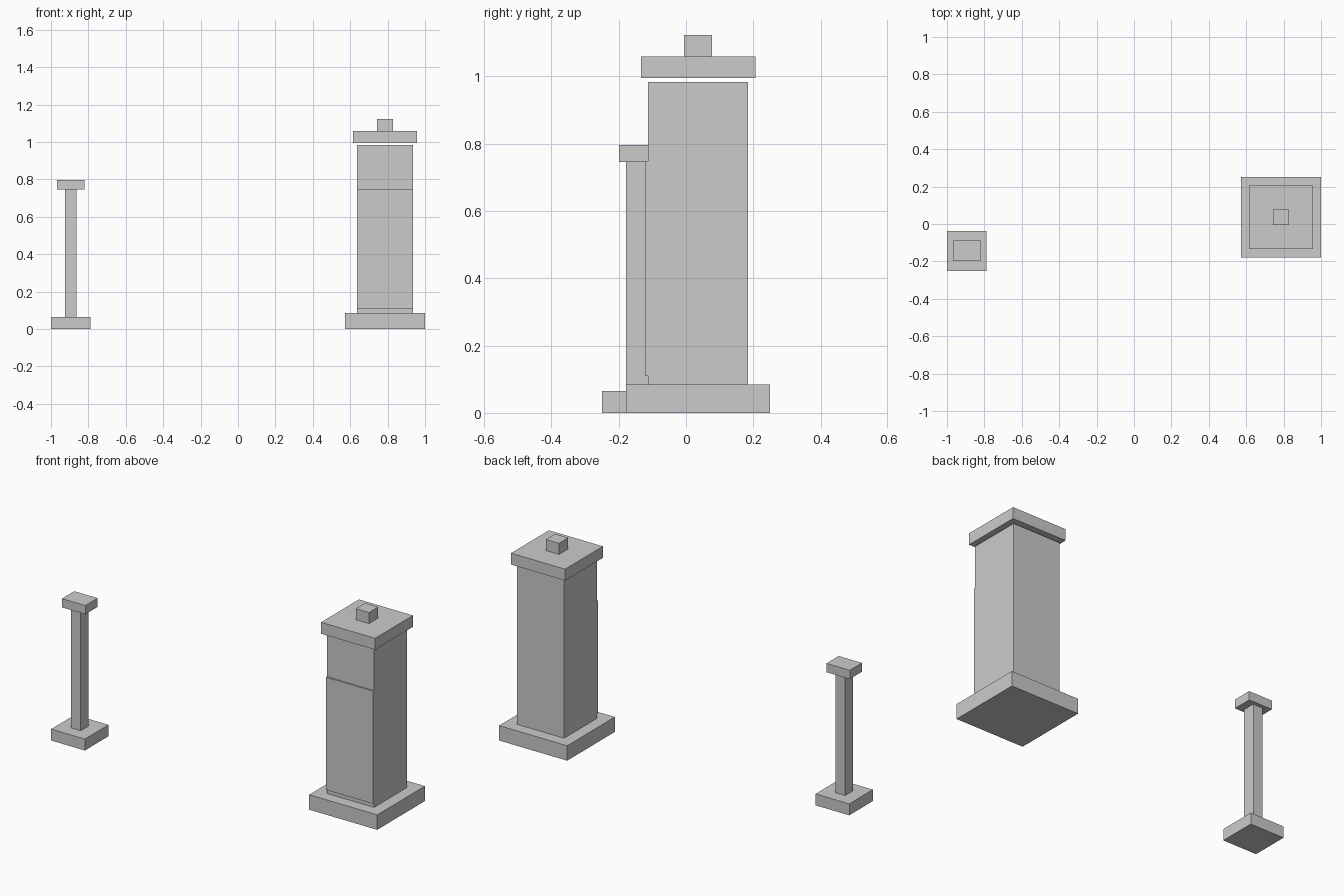
import bpy

if "Cube" in bpy.data.objects:
    bpy.data.objects.remove(bpy.data.objects["Cube"])


def box(name, x, y, z):
    """Axis-aligned box from (min, max) ranges."""
    bpy.ops.mesh.primitive_cube_add(size=1, location=[sum(r) / 2 for r in (x, y, z)])
    ob = bpy.context.object
    ob.name = name
    ob.scale = [r[1] - r[0] for r in (x, y, z)]
    bpy.ops.object.transform_apply(location=False, rotation=False, scale=True)
    return ob


def centred(name, cx, cy, wx, wy, z0, z1):
    """Box centred on a column axis."""
    return box(name, (cx - wx / 2, cx + wx / 2), (cy - wy / 2, cy + wy / 2), (z0, z1))


# Large pillar: plinth, shaft, floating cap and finial
LX, LY = 0.786, 0.036
centred("pillar_base", LX, LY, 0.428, 0.428, 0.0, 0.085)
centred("pillar_shaft", LX, LY, 0.297, 0.297, 0.085, 0.984)
centred("pillar_cap", LX, LY, 0.34, 0.34, 0.995, 1.06)
centred("pillar_finial", LX, LY, 0.083, 0.083, 1.06, 1.123)

# Thin raised panel on the front of the shaft
box("pillar_front_panel", (LX - 0.1485, LX + 0.1485), (-0.122, -0.105), (0.109, 0.749))

# Small post: foot, stem and rectangular top
SX, SY = -0.894, -0.144
centred("post_base", SX, SY, 0.212, 0.212, 0.0, 0.065)
centred("post_stem", SX, SY, 0.06, 0.07, 0.065, 0.746)
centred("post_cap", SX, SY, 0.147, 0.11, 0.746, 0.796)
